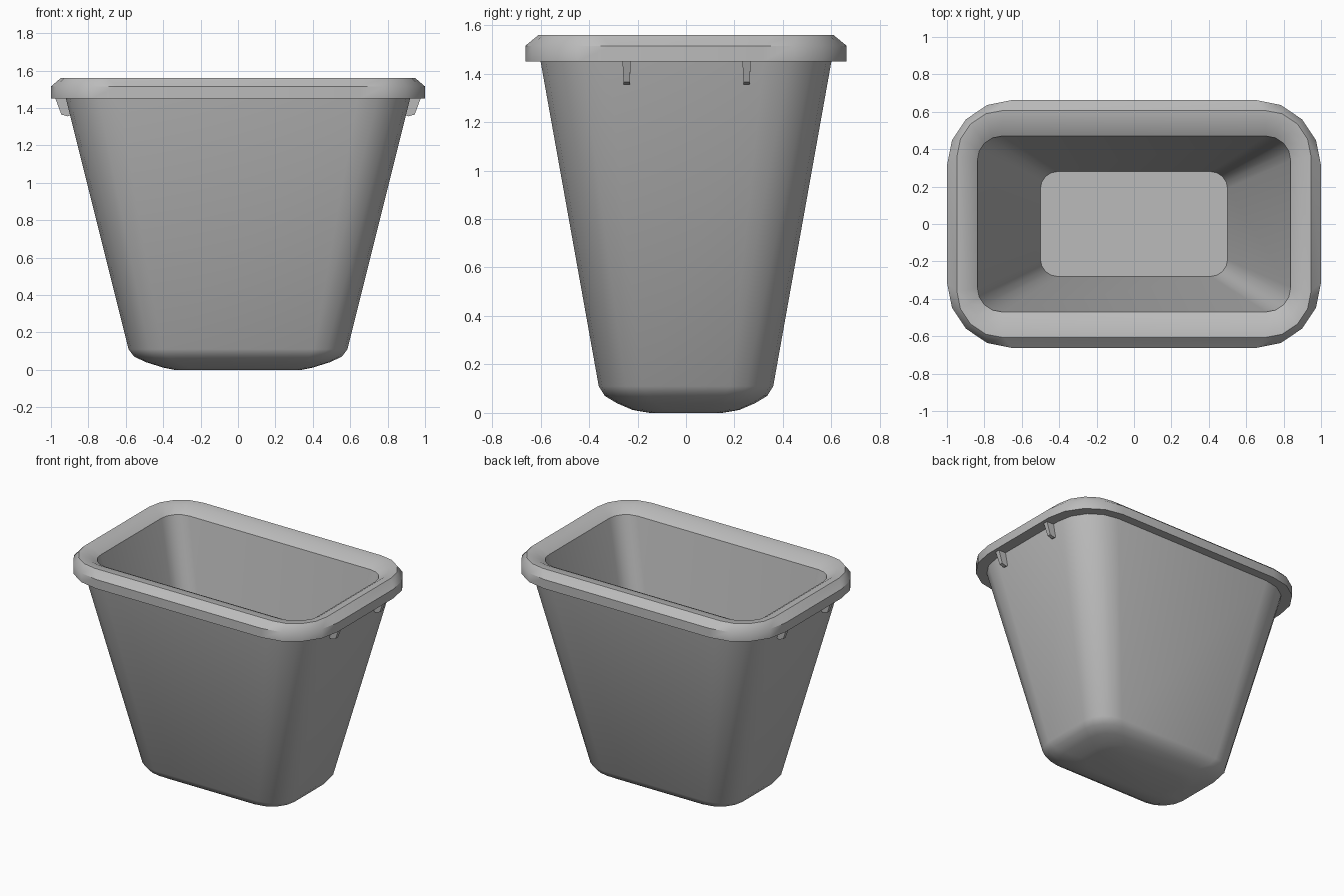
import bpy, bmesh, math

cube = bpy.data.objects.get("Cube")
if cube:
    bpy.data.objects.remove(cube, do_unlink=True)

GREY = (0.5, 0.5, 0.5, 1)
plastic = bpy.data.materials.new("grey plastic")
plastic.use_nodes = True
plastic.diffuse_color = GREY
plastic.node_tree.nodes["Principled BSDF"].inputs["Base Color"].default_value = GREY


def finish(bm, name, smooth=True):
    """Turn a bmesh into a named, shaded object."""
    mesh = bpy.data.meshes.new(name)
    bm.to_mesh(mesh)
    bm.free()
    mesh.materials.append(plastic)
    obj = bpy.data.objects.new(name, mesh)
    bpy.context.collection.objects.link(obj)
    if smooth:
        bpy.ops.object.select_all(action='DESELECT')
        bpy.context.view_layer.objects.active = obj
        obj.select_set(True)
        bpy.ops.object.shade_smooth_by_angle(angle=math.radians(38))
    return obj


def rounded_ring(bm, hx, hy, r, z, steps=4):
    """Rounded rectangle of vertices, anticlockwise from above."""
    ring = []
    for quarter, (sx, sy) in enumerate([(1, 1), (-1, 1), (-1, -1), (1, -1)]):
        for i in range(steps + 1):
            a = math.pi / 2 * (quarter + i / steps)
            ring.append(bm.verts.new((sx * (hx - r) + r * math.cos(a),
                                      sy * (hy - r) + r * math.sin(a), z)))
    return ring


def loft(name, profile, cap_first=False, cap_last=False):
    """Skin rings of (half x, half y, corner radius, z)."""
    bm = bmesh.new()
    rings = [rounded_ring(bm, *p) for p in profile]
    for low, high in zip(rings, rings[1:]):
        n = len(low)
        for i in range(n):
            j = (i + 1) % n
            bm.faces.new((low[i], low[j], high[j], high[i]))
    if cap_first:
        bm.faces.new(list(reversed(rings[0])))
    if cap_last:
        bm.faces.new(rings[-1])
    return finish(bm, name)


# Tapered outer wall with a rounded base
loft("outer_wall", [
    (0.34, 0.15, 0.10, 0.0),
    (0.40, 0.22, 0.14, 0.012),
    (0.49, 0.285, 0.16, 0.04),
    (0.555, 0.335, 0.175, 0.07),
    (0.585, 0.36, 0.18, 0.11),
    (0.92, 0.60, 0.28, 1.45),
], cap_first=True)

# Overhanging rim: underside, band, chamfer and dished top
loft("rim", [
    (0.92, 0.60, 0.28, 1.45),
    (1.0, 0.663, 0.35, 1.45),
    (1.0, 0.663, 0.35, 1.515),
    (0.947, 0.608, 0.25, 1.56),
    (0.895, 0.545, 0.19, 1.555),
    (0.838, 0.47, 0.13, 1.515),
])

# Inner wall and floor
loft("inner_wall", [
    (0.838, 0.47, 0.13, 1.515),
    (0.50, 0.28, 0.09, 0.09),
], cap_last=True)

# Tapered ribs under the rim, two on each end
RIB = [(0.90, 1.45), (0.976, 1.45), (0.945, 1.365), (0.91, 1.355), (0.88, 1.37)]
for end, side in ((1, "left"), (-1, "right")):
    for y, place in ((-0.245, "front"), (0.25, "back")):
        bm = bmesh.new()
        faces = []
        for s in (-1, 1):
            faces.append(bm.faces.new([
                bm.verts.new((end * x, y + s * (0.017 if z > 1.4 else 0.013), z))
                for x, z in RIB]))
        a, b = (list(f.verts) for f in faces)
        for i in range(len(a)):
            j = (i + 1) % len(a)
            bm.faces.new((a[i], a[j], b[j], b[i]))
        bmesh.ops.recalc_face_normals(bm, faces=bm.faces)
        finish(bm, f"{side}_{place}_rib", smooth=False)
